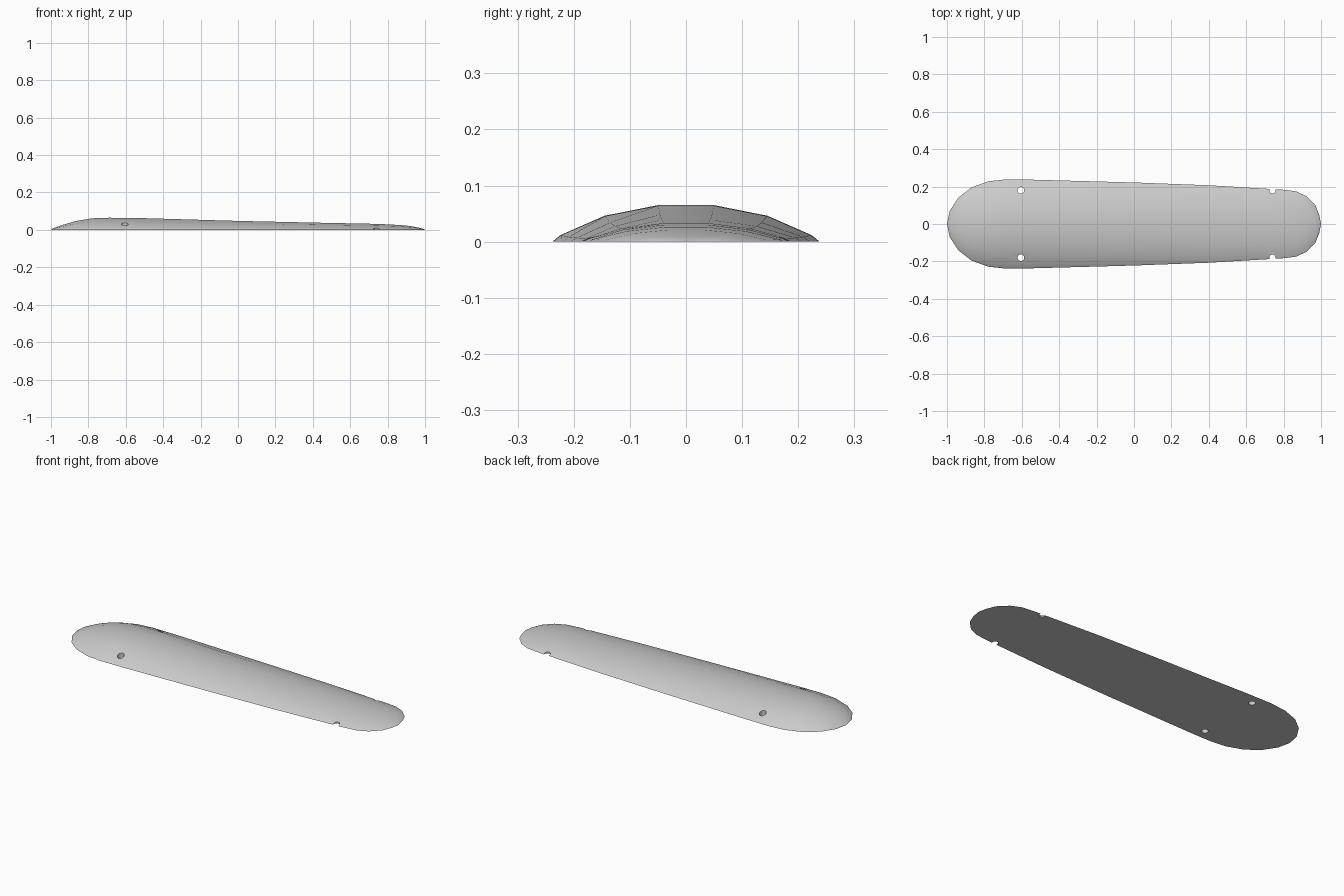
import bpy, bmesh

cube = bpy.data.objects.get("Cube")
if cube:
    bpy.data.objects.remove(cube)

grey = bpy.data.materials.new("light grey")
grey.use_nodes = True
colour = (0.6, 0.6, 0.6, 1)
grey.diffuse_color = colour
grey.node_tree.nodes["Principled BSDF"].inputs["Base Color"].default_value = colour

# Lofted shell: stations of (x, half width, height) along the length
STATIONS = [
    (-0.985, 0.07, 0.010), (-0.94, 0.14, 0.026), (-0.87, 0.195, 0.047),
    (-0.78, 0.228, 0.062), (-0.69, 0.238, 0.065), (-0.55, 0.237, 0.064),
    (0, 0.222, 0.048), (0.4, 0.207, 0.039), (0.7, 0.189, 0.033),
    (0.79, 0.184, 0.030), (0.865, 0.175, 0.026), (0.92, 0.15, 0.021),
    (0.97, 0.10, 0.011), (0.99, 0.05, 0.005),
]
# Half cross-section as fractions of half width and height
HALF = [(1, 0), (0.94, 0.18), (0.61, 0.71), (0.21, 1)]
SECTION = HALF + [(-y, z) for y, z in reversed(HALF)]

bm = bmesh.new()
rings = [[bm.verts.new((x, y * w, z * h)) for y, z in SECTION] for x, w, h in STATIONS]
for a, b in zip(rings, rings[1:]):
    for i in range(len(SECTION) - 1):
        bm.faces.new((a[i], b[i], b[i + 1], a[i + 1]))
tips = [bm.verts.new((x, 0, 0)) for x in (-1, 1)]
for tip, ring in zip(tips, (rings[0], rings[-1])):
    for p, q in zip(ring, ring[1:]):
        bm.faces.new((tip, p, q))
# Flat underside
right_edge = [r[-1] for r in rings]
left_edge = [r[0] for r in reversed(rings)]
bm.faces.new([tips[0]] + right_edge + [tips[1]] + left_edge)
bmesh.ops.recalc_face_normals(bm, faces=bm.faces)
mesh = bpy.data.meshes.new("cover_plate")
bm.to_mesh(mesh)
bm.free()
mesh.materials.append(grey)
cover = bpy.data.objects.new("cover_plate", mesh)
bpy.context.collection.objects.link(cover)


def drill(x, y, radius):
    """Cut a round vertical hole through the cover."""
    bpy.ops.mesh.primitive_cylinder_add(vertices=12, radius=radius, depth=0.4, location=(x, y, 0))
    cutter = bpy.context.object
    cutter.data.materials.append(grey)
    bpy.context.view_layer.objects.active = cover
    cut = cover.modifiers.new("hole", "BOOLEAN")
    cut.operation = "DIFFERENCE"
    cut.solver = "EXACT"
    cut.object = cutter
    bpy.ops.object.modifier_apply(modifier=cut.name)
    bpy.data.objects.remove(cutter)


# Screw holes at the wide end, open notches at the narrow end
for side in (-1, 1):
    drill(-0.605, side * 0.18, 0.018)
    drill(0.74, side * 0.18, 0.017)

bpy.ops.object.select_all(action="DESELECT")
cover.select_set(True)
bpy.context.view_layer.objects.active = cover
bpy.ops.object.shade_smooth_by_angle(angle=0.52)
